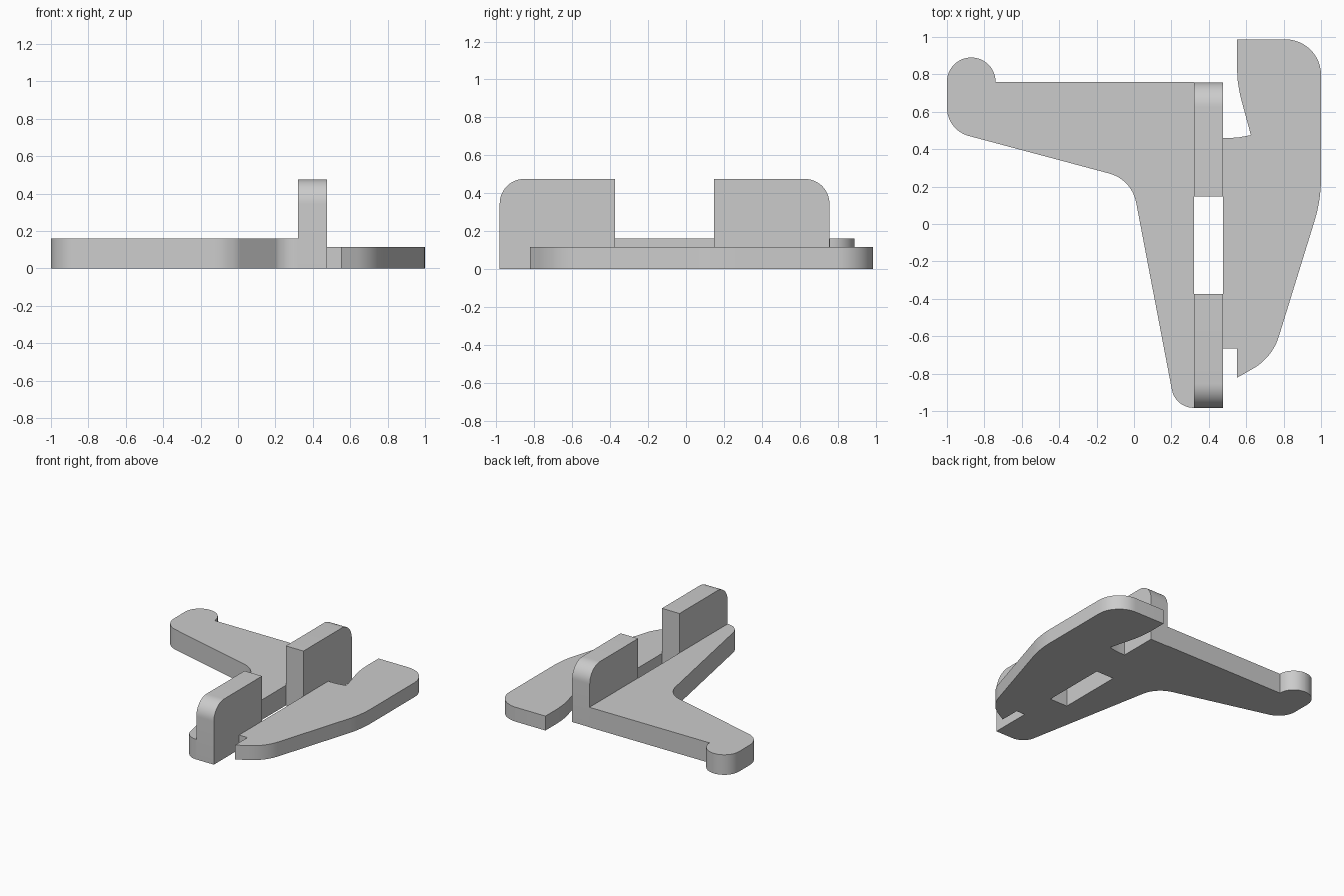
import bpy, bmesh, math
from mathutils import Vector

cube = bpy.data.objects.get("Cube")
if cube:
    bpy.data.objects.remove(cube, do_unlink=True)

grey = bpy.data.materials.new("plain grey")
grey.use_nodes = True
colour = (0.6, 0.6, 0.6, 1)
grey.diffuse_color = colour
grey.node_tree.nodes["Principled BSDF"].inputs["Base Color"].default_value = colour


def rounded(corners, segments=12):
    """Outline from (x, y, setback); a setback above zero gives a tangent arc."""
    points = []
    for i, (x, y, t) in enumerate(corners):
        p = Vector((x, y))
        if not t:
            points.append(p)
            continue
        a = (Vector(corners[i - 1][:2]) - p).normalized()
        b = (Vector(corners[(i + 1) % len(corners)][:2]) - p).normalized()
        half = a.angle(b) / 2
        centre = p + (a + b).normalized() * t / math.cos(half)
        start, end = p + a * t - centre, p + b * t - centre
        sweep = start.angle(end)
        for k in range(segments + 1):
            f = k / segments
            points.append(centre + (start * math.sin((1 - f) * sweep)
                                    + end * math.sin(f * sweep)) / math.sin(sweep))
    return points


def extrude(name, points, place, offset):
    """Solid made by sweeping a flat outline along offset."""
    bm = bmesh.new()
    face = bm.faces.new([bm.verts.new(place(p)) for p in points])
    result = bmesh.ops.extrude_face_region(bm, geom=[face])
    top = [v for v in result["geom"] if isinstance(v, bmesh.types.BMVert)]
    bmesh.ops.translate(bm, verts=top, vec=offset)
    bmesh.ops.remove_doubles(bm, verts=bm.verts, dist=0.0005)
    bmesh.ops.recalc_face_normals(bm, faces=bm.faces)
    mesh = bpy.data.meshes.new(name)
    bm.to_mesh(mesh)
    bm.free()
    mesh.materials.append(grey)
    obj = bpy.data.objects.new(name, mesh)
    bpy.context.collection.objects.link(obj)
    bpy.ops.object.select_all(action="DESELECT")
    obj.select_set(True)
    bpy.context.view_layer.objects.active = obj
    bpy.ops.object.shade_smooth_by_angle(angle=math.radians(30))
    return obj


def flat(p):
    return (p.x, p.y, 0)


INNER, OUTER = 0.32, 0.475      # sides of the upright walls
END, TALL = 0.983, 0.475

# Thick plate with its long arm and round knob
arm = rounded([(-1, 0.89, 0.129), (-0.74, 0.89, 0.129), (-0.74, 0.76, 0),
               (INNER, 0.76, 0), (INNER, -END, 0), (0.221, -END, 0.098),
               (-0.012, 0.238, 0.125), (-1, 0.502, 0.12)])
extrude("arm_plate", arm, flat, (0, 0, 0.16))

# Thinner side plate with a curved hook notch
side = rounded([(OUTER, -0.665, 0), (0.55, -0.665, 0), (0.55, -0.822, 0),
                (0.739, -0.716, 0.12), (1, 0.129, 0.12), (1, 0.987, 0.19),
                (0.55, 0.987, 0), (0.55, 0.84, 0), (0.555, 0.76, 0),
                (0.567, 0.69, 0), (0.583, 0.63, 0), (0.625, 0.475, 0),
                (0.565, 0.464, 0), (0.52, 0.46, 0), (OUTER, 0.46, 0)])
extrude("side_plate", side, flat, (0, 0, 0.115))

# Two upright walls, rounded at their outer top corners
for name, near, far in (("back_wall", 0.147, 0.757), ("front_wall", -0.375, -END)):
    wall = rounded([(near, 0, 0), (far, 0, 0), (far, TALL, 0.13), (near, TALL, 0)])
    extrude(name, wall, lambda p: (INNER, p.x, p.y), (OUTER - INNER, 0, 0))
